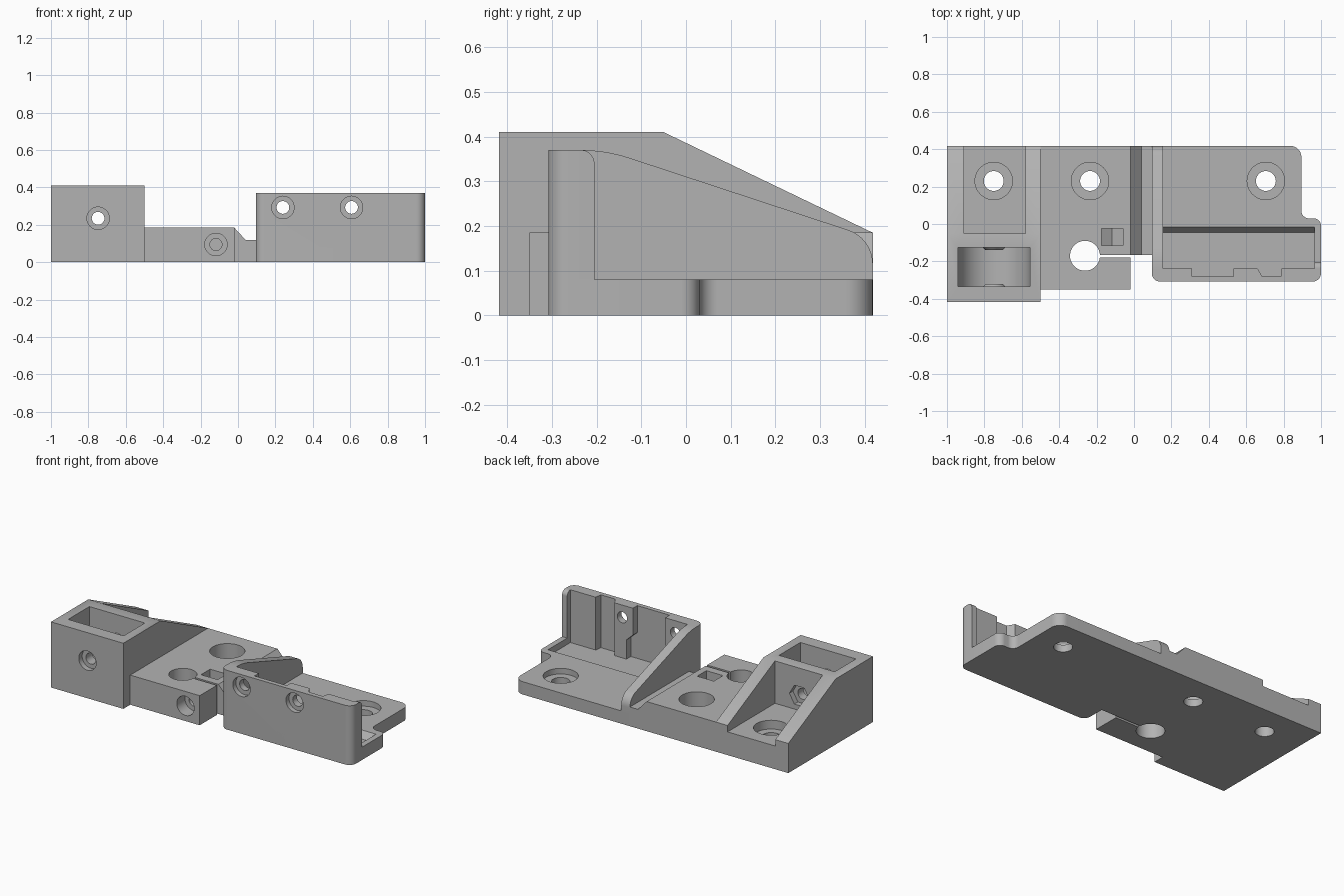
import bpy, bmesh, math
from mathutils import Vector

cube = bpy.data.objects.get("Cube")
if cube:
    bpy.data.objects.remove(cube, do_unlink=True)

grey = bpy.data.materials.new("plain grey")
grey.use_nodes = True
COLOR = (0.45, 0.45, 0.45, 1)
grey.diffuse_color = COLOR
grey.node_tree.nodes["Principled BSDF"].inputs["Base Color"].default_value = COLOR

BACK = 0.418
PLACE = {"X": lambda u, v, w: (w, u, v),
         "Y": lambda u, v, w: (u, w, v),
         "Z": lambda u, v, w: (u, v, w)}


def fillet(corners, steps=8):
    """Polygon from (u, v) or (u, v, radius) corners."""
    out = []
    for i, c in enumerate(corners):
        p = Vector(c[:2])
        if len(c) == 2:
            out.append(p)
            continue
        d1 = (Vector(corners[i - 1][:2]) - p).normalized()
        d2 = (Vector(corners[(i + 1) % len(corners)][:2]) - p).normalized()
        half, r = d1.angle(d2) / 2, c[2]
        mid = p + (d1 + d2).normalized() * r / math.sin(half)
        a, b = p + d1 * r / math.tan(half) - mid, p + d2 * r / math.tan(half) - mid
        out += [mid + a.lerp(b, k / steps).normalized() * r for k in range(steps + 1)]
    return out


def circle(u, v, r, n=40, start=0.0):
    return [(u + r * math.cos(start + math.tau * k / n),
             v + r * math.sin(start + math.tau * k / n)) for k in range(n)]


def loft(name, axis, loop_a, a, loop_b, b):
    """Solid between two matching outlines at a and b along an axis."""
    bm = bmesh.new()
    ends = [[bm.verts.new(PLACE[axis](u, v, w)) for u, v in loop]
            for loop, w in ((loop_a, a), (loop_b, b))]
    for e in ends:
        bm.faces.new(e)
    n = len(loop_a)
    for i in range(n):
        j = (i + 1) % n
        bm.faces.new((ends[0][i], ends[0][j], ends[1][j], ends[1][i]))
    bmesh.ops.recalc_face_normals(bm, faces=bm.faces)
    mesh = bpy.data.meshes.new(name)
    bm.to_mesh(mesh)
    bm.free()
    mesh.materials.append(grey)
    obj = bpy.data.objects.new(name, mesh)
    bpy.context.collection.objects.link(obj)
    return obj


def prism(name, axis, corners, a, b):
    loop = fillet(corners)
    return loft(name, axis, loop, a, loop, b)


def box(u0, u1, v0, v1):
    return [(u0, v0), (u1, v0), (u1, v1), (u0, v1)]


def combine(target, tool, operation="DIFFERENCE"):
    mod = target.modifiers.new("combine", "BOOLEAN")
    mod.operation, mod.solver, mod.object = operation, "EXACT", tool
    bpy.context.view_layer.objects.active = target
    bpy.ops.object.modifier_apply(modifier=mod.name)
    bpy.data.objects.remove(tool, do_unlink=True)


def cut(target, axis, corners, a, b):
    combine(target, prism("cutter", axis, corners, a, b))


def screw_hole(target, axis, u, v, head, bore, start, ledge, end):
    """Counterbored hole: wide from start to ledge, narrow on to end."""
    cut(target, axis, circle(u, v, head), start, ledge)
    cut(target, axis, circle(u, v, bore), start, end)


# Pulley block with sloped side walls
block = prism("pulley_block", "X",
              [(-BACK, 0), (BACK, 0), (BACK, 0.185), (-0.05, 0.41), (-BACK, 0.41)], -1, -0.5)
cut(block, "Z", box(-0.91, -0.58, -0.05, 0.5), 0.145, 0.6)
screw_hole(block, "Z", -0.75, 0.23, 0.1, 0.053, 0.2, 0.09, -0.1)

# Round-bottomed pulley slot with a conical boss on each side
PX, PZ, R = -0.748, 0.235, 0.192
slot = [(PX + R * math.cos(t), PZ + R * math.sin(t))
        for t in (math.pi + math.pi * k / 32 for k in range(33))]
cut(block, "Y", slot + [(PX + R, 0.6), (PX - R, 0.6)], -0.335, -0.125)
for wall, tip, root in ((-0.125, -0.14, -0.115), (-0.335, -0.32, -0.345)):
    boss = loft("boss", "Y", circle(PX, PZ, 0.07), root, circle(PX, PZ, 0.045), tip)
    combine(block, boss, "UNION")
screw_hole(block, "Y", PX, PZ, 0.06, 0.034, -0.5, -0.385, 0.1)
cut(block, "Y", circle(PX, PZ, 0.068, 6), -0.085, 0)

# Clamp plate with split hole, chamfered step and nut pocket
clamp = prism("clamp_plate", "Y",
              [(-0.5, 0), (0.095, 0), (0.095, 0.12), (0.04, 0.12), (-0.02, 0.185), (-0.5, 0.185)],
              -0.35, BACK)
cut(clamp, "Z", box(-0.02, 0.2, -0.5, -0.165), -0.1, 0.3)
cut(clamp, "Z", box(-0.22, 0.05, -0.18, -0.165), -0.1, 0.3)
cut(clamp, "Z", circle(-0.262, -0.17, 0.08), -0.1, 0.3)
screw_hole(clamp, "Z", -0.235, 0.23, 0.1, 0.053, 0.3, 0.045, -0.1)
screw_hole(clamp, "Y", -0.118, 0.095, 0.06, 0.032, -0.4, -0.27, -0.06)
cut(clamp, "Y", [(-0.175, 0.065), (-0.118, 0.03), (-0.06, 0.065), (-0.06, 0.3), (-0.175, 0.3)],
    -0.115, -0.025)

# Tray floor with a sunken channel
FRONT = -0.308
tray = prism("tray_floor", "Z",
             [(0.095, FRONT, 0.045), (1, FRONT, 0.045), (1, 0.03, 0.04), (0.895, 0.03, 0.04),
              (0.895, BACK, 0.06), (0.095, BACK)], 0, 0.08)
cut(tray, "X", [(-0.29, 0.04), (-0.045, 0.04), (-0.015, 0.08), (-0.015, 0.2), (-0.29, 0.2)],
    0.155, 0.965)
screw_hole(tray, "Z", 0.705, 0.23, 0.1, 0.053, 0.2, 0.045, -0.1)

# Tray front wall, stepped on the inside
IN, DEEP = -0.237, -0.28
wall = prism("tray_front_wall", "Z",
             [(0.095, FRONT, 0.045), (1, FRONT, 0.045), (1, IN), (0.79, IN), (0.785, DEEP),
              (0.685, DEEP), (0.66, IN), (0.533, IN), (0.533, DEEP), (0.31, DEEP),
              (0.31, IN), (0.095, IN)], 0.04, 0.37)
for edge, inner in ((0.533, 0.578), (0.31, 0.267)):
    out = edge + (edge - inner) * 0.2
    cut(wall, "Y", [(out, 0.21), (out, 0.02), (inner, 0.02), (inner, 0.16)], DEEP, -0.2)
for x in (0.24, 0.607):
    screw_hole(wall, "Y", x, 0.293, 0.06, 0.034, -0.4, -0.278, -0.1)

# Sloped rib and short end wall of the tray
prism("tray_rib", "X",
      [(IN, 0.08), (BACK, 0.08), (BACK, 0.173, 0.08), (-0.18, 0.37, 0.35), (IN, 0.37)],
      0.095, 0.155)
prism("tray_end_wall", "X",
      [(IN, 0.08), (-0.205, 0.08), (-0.205, 0.37, 0.03), (IN, 0.37)], 0.965, 1)

# Smooth the round surfaces and keep hard edges
bpy.ops.object.select_all(action="DESELECT")
for obj in bpy.context.scene.objects:
    if obj.type == "MESH":
        obj.select_set(True)
        bpy.context.view_layer.objects.active = obj
bpy.ops.object.shade_smooth_by_angle(angle=math.radians(30))
